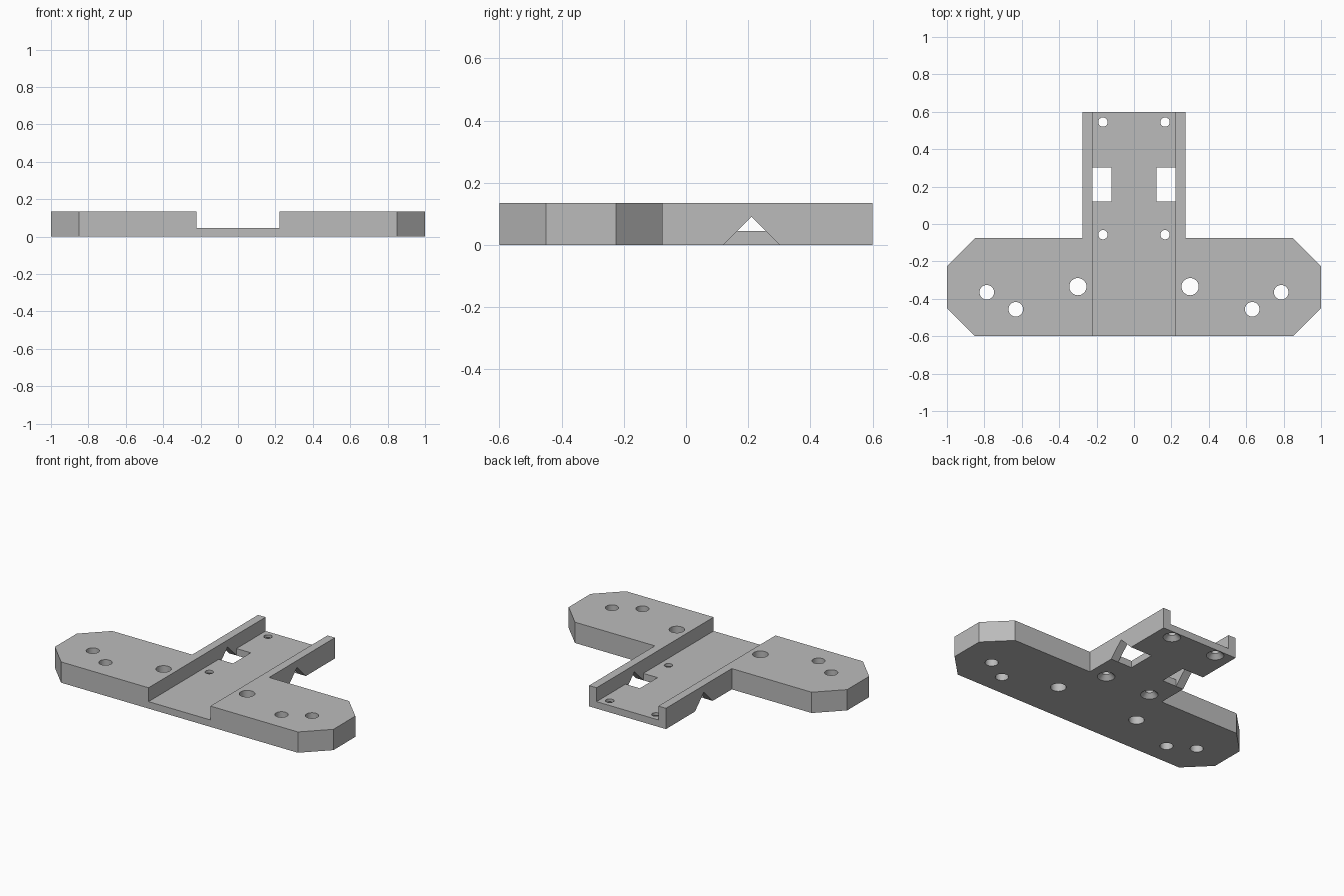
import bpy
import bmesh

cube = bpy.data.objects.get("Cube")
if cube:
    bpy.data.objects.remove(cube, do_unlink=True)

HEIGHT, FLOOR = 0.135, 0.045
CHANNEL, STEM = 0.222, 0.276

grey = bpy.data.materials.new("light grey")
grey.use_nodes = True
colour = (0.5, 0.5, 0.5, 1)
grey.diffuse_color = colour
grey.node_tree.nodes["Principled BSDF"].inputs["Base Color"].default_value = colour


def to_object(name, bm):
    bmesh.ops.recalc_face_normals(bm, faces=bm.faces)
    mesh = bpy.data.meshes.new(name)
    bm.to_mesh(mesh)
    bm.free()
    mesh.materials.append(grey)
    obj = bpy.data.objects.new(name, mesh)
    bpy.context.collection.objects.link(obj)
    return obj


def prism(name, points, direction):
    """Extrude a closed 3D outline along a direction."""
    bm = bmesh.new()
    face = bm.faces.new([bm.verts.new(p) for p in points])
    new = bmesh.ops.extrude_face_region(bm, geom=[face])["geom"]
    verts = [v for v in new if isinstance(v, bmesh.types.BMVert)]
    bmesh.ops.translate(bm, verts=verts, vec=direction)
    return to_object(name, bm)


def box(name, x0, x1, y0, y1, z0, z1):
    outline = [(x0, y0, z0), (x1, y0, z0), (x1, y1, z0), (x0, y1, z0)]
    return prism(name, outline, (0, 0, z1 - z0))


def drill(name, x, y, profile, sides=40):
    """Round cutter from a list of (radius, height) pairs."""
    bm = bmesh.new()
    verts = [bm.verts.new((r, 0, z)) for r, z in profile]
    edges = [bm.edges.new(pair) for pair in zip(verts, verts[1:])]
    bmesh.ops.spin(bm, geom=verts + edges, cent=(0, 0, 0), axis=(0, 0, 1),
                   angle=6.283185307, steps=sides)
    bmesh.ops.remove_doubles(bm, verts=bm.verts, dist=0.0001)
    bmesh.ops.holes_fill(bm, edges=bm.edges, sides=0)
    bmesh.ops.translate(bm, verts=bm.verts, vec=(x, y, 0))
    return to_object(name, bm)


def cut(target, cutter):
    cutter.hide_render = True
    mod = target.modifiers.new("cut", 'BOOLEAN')
    mod.operation, mod.solver, mod.object = 'DIFFERENCE', 'EXACT', cutter
    bpy.context.view_layer.objects.active = target
    bpy.ops.object.modifier_apply(modifier=mod.name)
    bpy.data.objects.remove(cutter, do_unlink=True)


# T-shaped plate with chamfered wing tips
half = [(0.85, -0.6), (1, -0.45), (1, -0.225), (0.85, -0.075),
        (STEM, -0.075), (STEM, 0.6)]
outline = half + [(-x, y) for x, y in reversed(half)]
plate = prism("mounting_plate", [(x, y, 0) for x, y in outline], (0, 0, HEIGHT))

# Long channel along the middle
cut(plate, box("channel", -CHANNEL, CHANNEL, -1, 1, FLOOR, 1))

for s in (-1, 1):
    # Floor window and triangular notch through the side wall
    xs = sorted((0.12 * s, CHANNEL * s))
    cut(plate, box("window", *xs, 0.12, 0.302, -0.1, 0.12))
    notch = [(0.15 * s, 0.11, -0.01), (0.15 * s, 0.312, -0.01), (0.15 * s, 0.211, 0.091)]
    cut(plate, prism("notch", notch, (0.2 * s, 0, 0)))

    # Straight wing holes
    for x, y, r in ((0.3, -0.335, 0.046), (0.787, -0.365, 0.039), (0.632, -0.456, 0.039)):
        cut(plate, drill("hole", x * s, y, [(r, -0.1), (r, 0.3)]))

    # Screw holes countersunk from below
    for y in (0.545, -0.057):
        profile = [(0.052, -0.1), (0.052, 0), (0.025, 0.027), (0.025, 0.3)]
        cut(plate, drill("screw_hole", 0.166 * s, y, profile))

bpy.ops.object.select_all(action='DESELECT')
plate.select_set(True)
bpy.context.view_layer.objects.active = plate
bpy.ops.object.shade_smooth_by_angle(angle=0.5)
